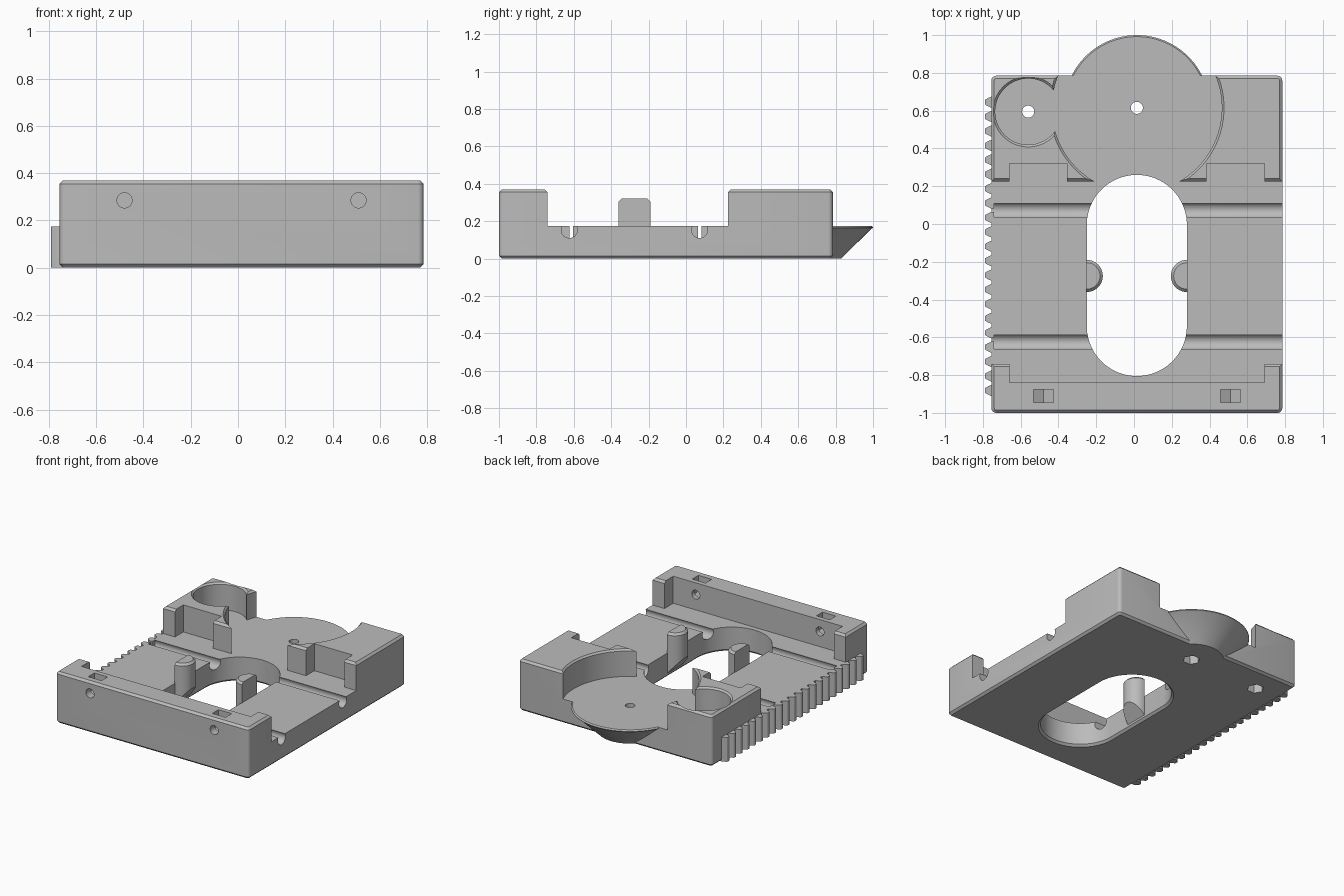
import bpy, bmesh, math
from mathutils import Vector

cube = bpy.data.objects.get("Cube")
if cube:
    bpy.data.objects.remove(cube, do_unlink=True)

grey = bpy.data.materials.new("plain_grey")
grey.use_nodes = True
COLOUR = (0.5, 0.5, 0.5, 1)
grey.diffuse_color = COLOUR
grey.node_tree.nodes["Principled BSDF"].inputs["Base Color"].default_value = COLOUR

MID = 0.015      # centre line of the base in x
FLOOR = 0.175    # height of the deck
TOP = 0.37       # height of the walls
EDGE = 0.015     # chamfer size


def make(name, bm):
    bmesh.ops.recalc_face_normals(bm, faces=bm.faces)
    mesh = bpy.data.meshes.new(name)
    bm.to_mesh(mesh)
    bm.free()
    mesh.materials.append(grey)
    obj = bpy.data.objects.new(name, mesh)
    bpy.context.collection.objects.link(obj)
    return obj


def loft(bm, rings):
    """Skin a stack of closed rings and cap both ends."""
    loops = [[bm.verts.new(p) for p in ring] for ring in rings]
    n = len(loops[0])
    for a, b in zip(loops, loops[1:]):
        for i in range(n):
            j = (i + 1) % n
            bm.faces.new((a[i], a[j], b[j], b[i]))
    bm.faces.new(loops[0])
    bm.faces.new(loops[-1])


def prism(name, axis, profile, lo, hi):
    """Extrude a 2D profile along x, y or z."""
    place = {"x": lambda a, b, t: (t, a, b),
             "y": lambda a, b, t: (a, t, b),
             "z": lambda a, b, t: (a, b, t)}[axis]
    bm = bmesh.new()
    loft(bm, [[place(a, b, t) for a, b in profile] for t in (lo, hi)])
    return make(name, bm)


def box(name, x0, x1, y0, y1, z0, z1):
    return prism(name, "z", [(x0, y0), (x1, y0), (x1, y1), (x0, y1)], z0, z1)


def stadium(name, cx, y0, y1, levels, n=72):
    """Turned shape (or slot when y0 < y1) from (radius, height) levels."""
    rings = []
    for r, z in levels:
        angles = [(i + 0.5) * math.tau / n for i in range(n)]
        rings.append([(cx + r * math.cos(a), (y1 if math.sin(a) > 0 else y0) + r * math.sin(a), z)
                      for a in angles])
    bm = bmesh.new()
    loft(bm, rings)
    return make(name, bm)


def circle(a, b, r, n=32):
    return [(a + r * math.cos(i * math.tau / n), b + r * math.sin(i * math.tau / n)) for i in range(n)]


def combine(target, tool, operation="DIFFERENCE"):
    mod = target.modifiers.new("combine", "BOOLEAN")
    mod.operation = operation
    mod.solver = "EXACT"
    mod.object = tool
    bpy.context.view_layer.objects.active = target
    bpy.ops.object.modifier_apply(modifier=mod.name)
    bpy.data.objects.remove(tool, do_unlink=True)


# Base block with rounded corners and chamfered rims
base = box("base_tray", -0.755, 0.785, -1, 0.785, 0, TOP)
bm = bmesh.new()
bm.from_mesh(base.data)
upright = [e for e in bm.edges if abs((e.verts[0].co - e.verts[1].co).z) > 0.1]
bmesh.ops.bevel(bm, geom=upright, offset=0.025, segments=4, profile=0.5, affect="EDGES")
rims = [e for e in bm.edges if abs((e.verts[0].co - e.verts[1].co).z) < 0.001]
bmesh.ops.bevel(bm, geom=rims, offset=EDGE, segments=1, affect="EDGES")
bm.to_mesh(base.data)
bm.free()

# Conical shelf bulging from the back
combine(base, stadium("shelf", MID, 0.615, 0.615,
                      [(0.215, 0), (0.375, 0.158), (0.385, 0.164), (0.385, 0.167), (0.377, FLOOR)]), "UNION")

# Cross channel between the front wall and the back blocks
channel = [(-0.74, FLOOR), (0.225, FLOOR), (0.225, TOP - EDGE), (0.225 + EDGE * 2, TOP + EDGE),
           (-0.74 - EDGE * 2, TOP + EDGE), (-0.74, TOP - EDGE)]
combine(base, prism("channel", "x", channel, -1, 1))

# Recess in the front wall and notches in the back blocks
combine(base, box("front_recess", -0.66, 0.69, -0.84, -0.6, FLOOR, 0.5))
for x0, x1 in ((-0.66, -0.355), (0.385, 0.69)):
    combine(base, box("notch", x0, x1, 0.15, 0.32, FLOOR, 0.5))

# Large turntable recess and small round pocket, flared at the rim
for x, y, r in ((MID, 0.615, 0.45), (-0.56, 0.595, 0.175)):
    combine(base, stadium("round_recess", x, y, y,
                          [(r, FLOOR), (r, TOP - 0.012), (r + 0.024, TOP + 0.012)]))

# Long opening through the deck
combine(base, stadium("opening", MID, -0.54, -0.005,
                      [(0.29, -0.01), (0.265, 0.015), (0.265, 0.5)]))

# Round-bottomed grooves across the deck
for y in (0.073, -0.624):
    combine(base, prism("groove", "x", circle(y, 0.153, 0.043), -1, 1))

# Screw holes and nut slots in the front wall
for x in (-0.48, 0.51):
    combine(base, prism("screw_hole", "y", circle(x, 0.285, 0.032), -1.1, -0.75))
    slot = [(x - 0.053, 0.5), (x - 0.053, 0.255), (x, 0.224), (x + 0.053, 0.255), (x + 0.053, 0.5)]
    combine(base, prism("nut_slot", "y", slot, -0.945, -0.875))

# Pivot holes with hexagonal pockets underneath
for x, y in ((MID, 0.615), (-0.56, 0.595)):
    combine(base, prism("pivot_hole", "z", circle(x, y, 0.032), -0.1, 0.3))
    combine(base, prism("nut_pocket", "z", circle(x, y, 0.058, 6), -0.1, 0.08))

# Toothed rack along the right side
bm = bmesh.new()
for i in range(21):
    y = 0.645 - i * 0.0763
    tooth = [(-0.742, -0.029), (-0.757, -0.029), (-0.772, -0.022), (-0.787, -0.014), (-0.79, -0.009)]
    tooth += [(x, -w) for x, w in reversed(tooth)]
    loft(bm, [[(x, y + w, z) for x, w in tooth] for z in (0, FLOOR)])
rack = make("rack_teeth", bm)

# Half-round posts on both sides of the opening, sloped underneath
posts = []
for name, side in (("right_post", 1), ("left_post", -1)):
    wall = MID - side * 0.265
    arc = [math.pi * (i / 20 - 0.5) for i in range(21)]

    def ring(r, height):
        pts = [(r * math.cos(a), r * math.sin(a)) for a in arc]
        pts = [(-0.003, -r)] + pts + [(-0.003, r)]
        return [(wall + side * d, -0.275 + w, height(d)) for d, w in pts]

    bm = bmesh.new()
    loft(bm, [ring(0.085, lambda d: 0.03 + 1.2 * d),
              ring(0.085, lambda d: 0.305),
              ring(0.07, lambda d: 0.32)])
    posts.append(make(name, bm))

# Smooth the round surfaces, keep the edges crisp
bpy.ops.object.select_all(action="DESELECT")
for obj in [base, rack] + posts:
    obj.select_set(True)
bpy.context.view_layer.objects.active = base
bpy.ops.object.shade_smooth_by_angle(angle=math.radians(30))
